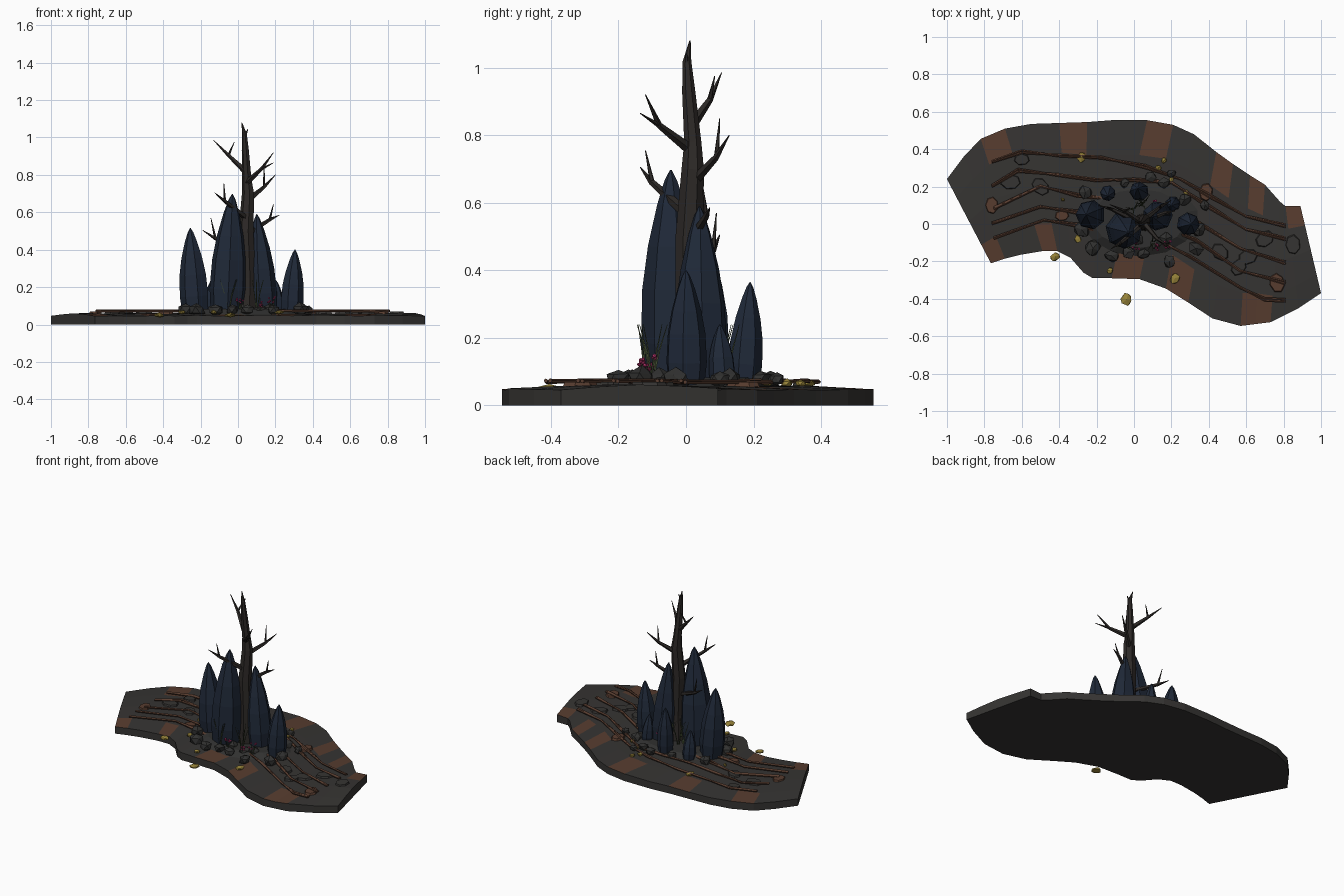
import bpy, bmesh, math, random
from mathutils import Vector, Matrix

if "Cube" in bpy.data.objects:
    bpy.data.objects.remove(bpy.data.objects["Cube"])
random.seed(4)

def mat(name, r, g, b):
    m = bpy.data.materials.new(name)
    m.diffuse_color = (r, g, b, 1)
    m.use_nodes = True
    m.node_tree.nodes["Principled BSDF"].inputs["Base Color"].default_value = m.diffuse_color
    return m

SOIL = mat("soil", .036, .034, .032)
RUST = mat("rust", .095, .045, .028)
SLATE = mat("slate_blue", .014, .022, .04)
BARK = mat("bark", .026, .022, .02)
ROCK = mat("rock", .03, .03, .029)
GOLD = mat("gold", .3, .22, .04)
PINK = mat("pink", .4, .03, .13)
GREEN = mat("green", .05, .07, .03)

def finish(name, bm, *mats):
    bmesh.ops.recalc_face_normals(bm, faces=bm.faces)
    me = bpy.data.meshes.new(name)
    bm.to_mesh(me)
    bm.free()
    for m in mats:
        me.materials.append(m)
    ob = bpy.data.objects.new(name, me)
    bpy.context.collection.objects.link(ob)
    return ob

def tube(bm, pts, radii, sides=6, spin=0.0):
    """Loft rings of the given radii along a path."""
    pts = [Vector(p) for p in pts]
    rings = []
    for i, p in enumerate(pts):
        d = (pts[min(i + 1, len(pts) - 1)] - pts[max(i - 1, 0)]).normalized()
        ref = Vector((0, 1, 0)) if abs(d.y) < .9 else Vector((1, 0, 0))
        u = d.cross(ref).normalized()
        v = d.cross(u)
        rings.append([bm.verts.new(p + radii[i] * (u * math.cos(a) + v * math.sin(a)))
                      for a in (spin + 2 * math.pi * k / sides for k in range(sides))])
    for a, b in zip(rings, rings[1:]):
        for k in range(sides):
            bm.faces.new((a[k], a[(k + 1) % sides], b[(k + 1) % sides], b[k]))
    bm.faces.new(rings[0])
    bm.faces.new(rings[-1])

def rock(bm, x, y, z, sx, sy, sz, jitter=.18):
    m = Matrix.Translation((x, y, z)) @ Matrix.Rotation(random.uniform(0, 6), 4, 'Z') @ Matrix.Diagonal((sx, sy, sz, 1))
    vs = bmesh.ops.create_icosphere(bm, subdivisions=1, radius=1, matrix=m)['verts']
    for v in vs:
        c = Vector((x, y, z))
        v.co = c + (v.co - c) * random.uniform(1 - jitter, 1 + jitter)

# winding ground slab with rust patches along both edges
upper = [(-1, .24), (-.91, .36), (-.82, .455), (-.69, .51), (-.55, .535), (-.4, .54), (-.25, .545), (-.12, .555), (.07, .555),
         (.21, .53), (.32, .48), (.44, .385), (.53, .32), (.62, .26), (.7, .21), (.78, .12), (.81, .095), (.89, .095)]
lower = [(-.765, -.21), (-.69, -.185), (-.61, -.165), (-.49, -.145), (-.41, -.145), (-.34, -.18), (-.27, -.26), (-.22, -.29), (-.12, -.29),
         (.03, -.295), (.17, -.345), (.29, -.42), (.42, -.505), (.57, -.545), (.65, -.535), (.73, -.525), (.88, -.45), (1, -.37)]
rows = [(0, .048), (.22, .056), (.5, .06), (.78, .056), (1, .048)]
bm = bmesh.new()
tops, bots = [], []
for p, q in zip(upper, lower):
    a, b = Vector((*p, 0)), Vector((*q, 0))
    tops.append([bm.verts.new(a.lerp(b, t) + Vector((0, 0, z + random.uniform(-.003, .003)))) for t, z in rows])
    bots.append([bm.verts.new(a.lerp(b, t)) for t, z in rows])
rust_up, rust_low = (2, 5, 8, 11, 13, 16), (0, 3, 8, 10, 13, 14)
for i in range(len(upper) - 1):
    for k in range(4):
        f = bm.faces.new((tops[i][k], tops[i][k + 1], tops[i + 1][k + 1], tops[i + 1][k]))
        f.material_index = int((k == 0 and i in rust_up) or (k == 3 and i in rust_low))
        bm.faces.new((bots[i][k], bots[i + 1][k], bots[i + 1][k + 1], bots[i][k + 1]))
    for k in (0, 4):
        bm.faces.new((tops[i][k], tops[i + 1][k], bots[i + 1][k], bots[i][k]))
for i in (0, -1):
    for k in range(4):
        bm.faces.new((tops[i][k], tops[i][k + 1], bots[i][k + 1], bots[i][k]))
finish("ground_slab", bm, SOIL, RUST)

# creeping roots running along the slab
paths = [[(-.76, .33), (-.6, .38), (-.4, .37), (-.18, .36), (.06, .3), (.25, .24), (.4, .16), (.6, .04), (.81, -.015)],
         [(-.76, .2), (-.62, .28), (-.4, .265), (-.2, .24), (.0, .23), (.2, .22), (.4, .1), (.6, -.03), (.81, -.085)],
         [(-.75, .08), (-.5, .2), (-.3, .16), (-.1, .13), (.1, .1), (.33, .02), (.57, -.13), (.81, -.215)],
         [(-.76, .0), (-.5, .09), (-.3, .07), (-.1, .04), (.1, .0), (.33, -.08), (.57, -.25), (.81, -.32)],
         [(-.75, -.08), (-.48, .02), (-.3, .0), (-.1, -.06), (.1, -.08), (.3, -.17), (.57, -.34), (.7, -.41), (.81, -.415)]]
bm = bmesh.new()
for p in paths:
    for off in (0, .014):
        tube(bm, [(x, y + off * math.sin(9 * x + 1), .07 + random.uniform(-.002, .004)) for x, y in p], [.0065] * len(p), 5)
finish("creeping_roots", bm, RUST)

# flat paving stones
for name, m, spots in (
        ("flat_stones", SOIL, [(-.6, .345), (-.66, .225), (.61, -.175), (.46, -.15), (.85, -.11), (.7, -.08), (.56, -.23), (-.5, .2)]),
        ("rust_stones", RUST, [(-.76, .1), (-.385, .045), (.385, .17), (.765, -.315)])):
    bm = bmesh.new()
    for x, y in spots:
        r = random.uniform(.04, .06)
        mx = Matrix.Translation((x, y, .061)) @ Matrix.Rotation(random.uniform(0, 3), 4, 'Z') @ Matrix.Diagonal((1, .75, 1, 1))
        bmesh.ops.create_cone(bm, cap_ends=True, segments=7, radius1=r, radius2=r * .85, depth=.018, matrix=mx)
    finish(name, bm, m)

# low mound and loose rocks round the cluster
bm = bmesh.new()
bmesh.ops.create_cone(bm, cap_ends=True, segments=14, radius1=1, radius2=.75, depth=.035,
                      matrix=Matrix.Translation((.03, .03, .066)) @ Matrix.Diagonal((.34, .21, 1, 1)))
finish("mound", bm, ROCK)
bm = bmesh.new()
for x, y, r in [(-.22, -.13, .05), (-.12, -.17, .04), (.02, -.08, .04), (.05, -.16, .035), (.17, -.08, .04), (.19, -.2, .04),
                (.33, -.13, .045), (.35, -.03, .04), (.38, .1, .03), (.09, .25, .035), (.16, .22, .035), (-.05, .22, .03),
                (-.26, .17, .04), (.27, .13, .04), (-.03, -.15, .04), (.2, .27, .025), (.12, -.1, .04), (-.28, -.03, .045)]:
    rock(bm, x, y, .078, r, r * .85, r * .8)
finish("loose_rocks", bm, ROCK)

# tall bullet-shaped spires: base x, y, tip x, y, tip z, radius
spires = [(-.225, .05, -.255, .05, .515, .08), (-.06, -.03, -.03, -.045, .697, .1), (.135, .045, .1, .04, .59, .08),
          (.285, 0, .305, 0, .4, .062), (.03, .17, .02, .19, .365, .052), (-.14, .17, -.14, .15, .24, .042), (.21, .11, .2, .1, .24, .04)]
profile = [(0, .88), (.2, 1), (.45, .93), (.65, .73), (.84, .43), (.95, .2), (1, .03)]
for i, (x, y, tx, ty, h, r) in enumerate(spires):
    bm = bmesh.new()
    tube(bm, [(x + (tx - x) * t, y + (ty - y) * t, .06 + (h - .06) * t) for t, s in profile],
         [r * s for t, s in profile], 7, i * .7)
    finish("spire_%d" % (i + 1), bm, SLATE)

# dead tree trunk with forked branches
bm = bmesh.new()
tube(bm, [(.05, .01, .05), (.055, .01, .25), (.045, .01, .5), (.055, .02, .7), (.048, .02, .78), (.04, .008, .93),
          (.035, .003, 1.02), (.02, .012, 1.08)], [.05, .042, .042, .034, .026, .02, .013, .002], 7)
tube(bm, [(.035, .003, 1.0), (.053, 0, 1.045)], [.01, .002], 5)
finish("tree_trunk", bm, BARK)
branches = [
    ((.04, .01, .82), (-.05, .07, .905), (-.13, .105, .985), (-.02, .085, .975)),
    ((.05, .01, .76), (.125, -.08, .83), (.19, -.12, .92), (.19, -.135, .865)),
    ((.05, .02, .66), (.14, .09, .735), (.2, .128, .8), (.14, .1, .85)),
    ((.045, 0, .57), (-.07, -.1, .66), (-.125, -.135, .705), (-.075, -.12, .755)),
    ((.045, .01, .48), (.17, .06, .56), (.22, .07, .585), (.19, .05, .645)),
    ((.045, 0, .38), (-.12, .08, .46), (-.19, .1, .505), (-.145, .09, .57))]
bm = bmesh.new()
for root, mid, tip, fork in branches:
    tube(bm, [root, mid, tip], [.017, .01, .0015], 5)
    tube(bm, [mid, fork], [.008, .0015], 5)
finish("tree_branches", bm, BARK)

# fallen gold leaves, two of them off the edge
bm = bmesh.new()
for x, y, r in [(-.42, -.175, .03), (-.04, -.405, .04), (-.28, .355, .03), (-.13, -.25, .02), (.22, -.29, .035), (.13, .3, .02),
                (.16, .34, .018), (-.3, -.08, .022), (.28, .17, .018), (.2, .24, .016), (-.38, .13, .012)]:
    rock(bm, x, y, .05 if y < -.17 and r >= .03 and x < .1 else .066, r, r * .8, .012)
finish("gold_leaves", bm, GOLD)

# pink blossoms and wiry grass tufts
flowers, grass, twigs = bmesh.new(), bmesh.new(), bmesh.new()
for x, y, z in [(.01, -.12, .13), (.12, -.12, .105), (.18, -.11, .13), (.12, .11, .15)]:
    for _ in range(6):
        dx, dy, dz = (random.uniform(-.022, .022) for _ in range(3))
        rock(flowers, x + dx, y + dy, z + dz * .8, .007, .007, .006)
        tube(grass, [(x, y, .06), (x + dx, y + dy, z + dz * .8)], [.002, .0015], 3)
for x, y in [(.0, .08), (.05, .1), (-.02, .06), (.1, -.1), (-.05, -.12), (.06, .12)]:
    for _ in range(5):
        a = random.uniform(0, 2 * math.pi)
        c, s = math.cos(a), math.sin(a)
        tube(twigs, [(x, y, .06), (x + .02 * c, y + .02 * s, .16), (x + .045 * c, y + .045 * s, .24)], [.003, .0025, .001], 3)
finish("blossoms", flowers, PINK)
finish("blossom_stems", grass, GREEN)
finish("dry_grass", twigs, GREEN)
